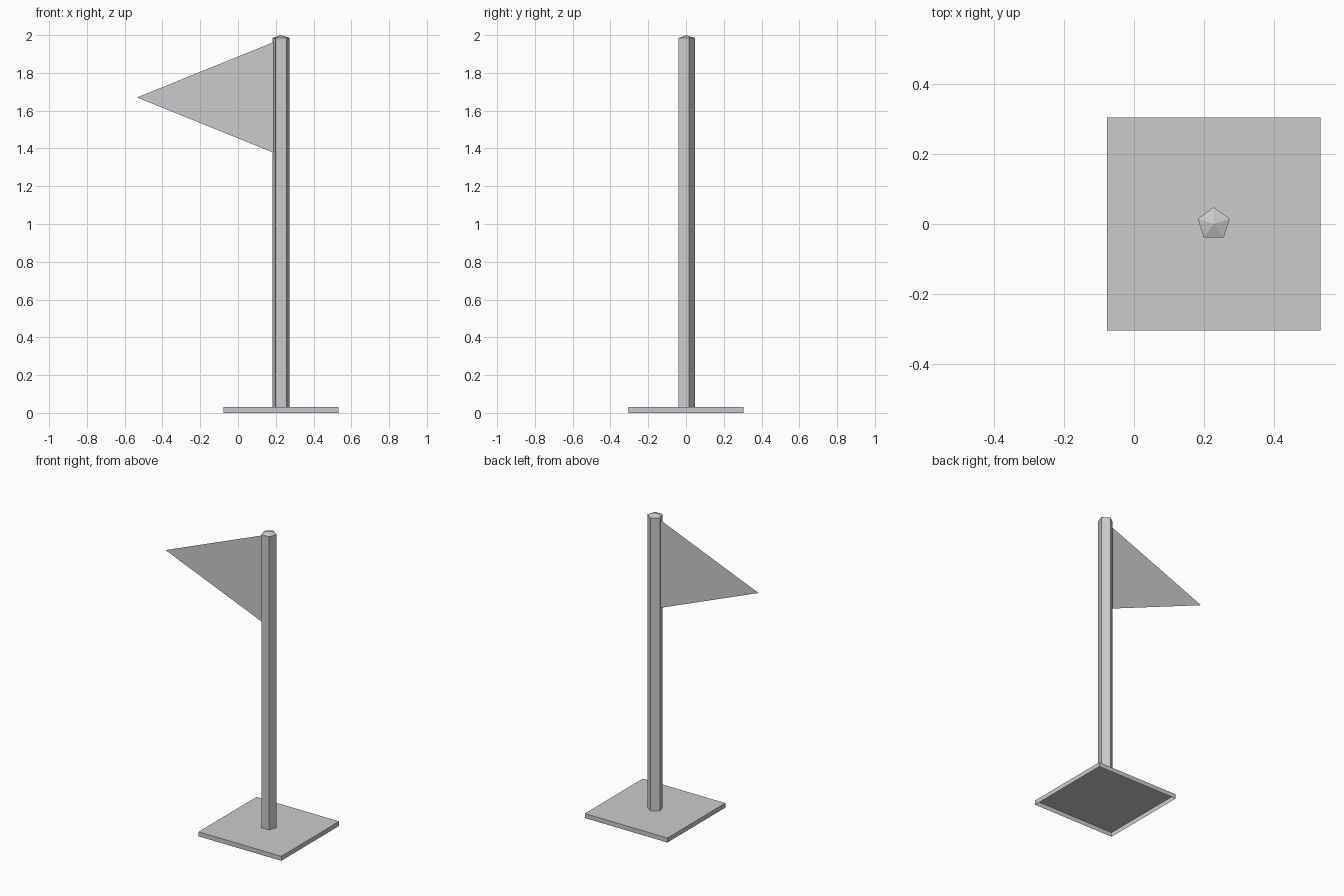
import bpy
import bmesh
from math import sin, cos, tau

cube = bpy.data.objects.get("Cube")
if cube:
    bpy.data.objects.remove(cube, do_unlink=True)

grey = bpy.data.materials.new("light grey")
grey.use_nodes = True
grey.diffuse_color = (0.6, 0.6, 0.6, 1)
grey.node_tree.nodes["Principled BSDF"].inputs["Base Color"].default_value = grey.diffuse_color

POLE_X = 0.228
PLATE_TOP = 0.03


def add_object(name, bm):
    mesh = bpy.data.meshes.new(name)
    bm.to_mesh(mesh)
    bm.free()
    mesh.materials.append(grey)
    obj = bpy.data.objects.new(name, mesh)
    bpy.context.collection.objects.link(obj)
    return obj


def ring(bm, radius, z, sides, turn):
    """Regular polygon of vertices around the pole axis."""
    angles = [turn + tau * i / sides for i in range(sides)]
    return [bm.verts.new((POLE_X + radius * cos(a), radius * sin(a), z)) for a in angles]


def walls(bm, low, high):
    n = len(low)
    for i in range(n):
        j = (i + 1) % n
        bm.faces.new((low[i], low[j], high[j], high[i]))


# Base plate: shallow square tray, open underneath
bm = bmesh.new()
half_diagonal = 0.305 * 2 ** 0.5
low, high = [ring(bm, half_diagonal, z, 4, tau / 8) for z in (0, PLATE_TOP)]
walls(bm, low, high)
bm.faces.new(high)
add_object("base_plate", bm)

# Five-sided pole with a low pointed cap
bm = bmesh.new()
low, high = [ring(bm, 0.048, z, 5, tau / 4) for z in (PLATE_TOP, 1.985)]
walls(bm, low, high)
tip = bm.verts.new((POLE_X, 0, 2))
for i in range(5):
    bm.faces.new((high[i], high[(i + 1) % 5], tip))
add_object("pole", bm)

# Triangular pennant, a single flat sheet
bm = bmesh.new()
corners = [(-0.535, 0, 1.67), (0.187, 0, 1.378), (0.187, 0, 1.962)]
bm.faces.new([bm.verts.new(c) for c in corners])
add_object("pennant", bm)
